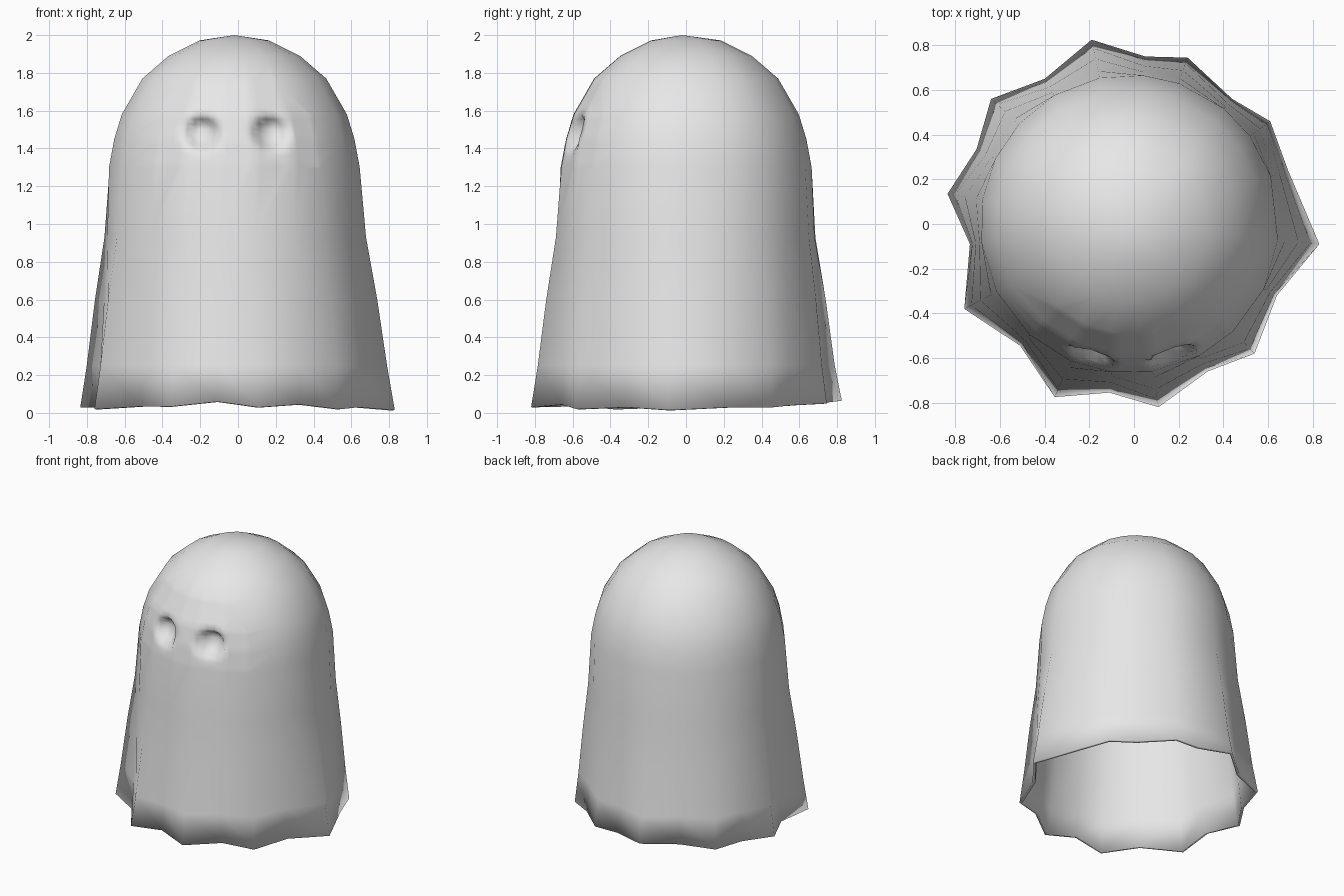
import bpy, bmesh, math
from mathutils import Vector

if "Cube" in bpy.data.objects:
    bpy.data.objects.remove(bpy.data.objects["Cube"])

# Wavy hem of the sheet: ridge and valley points (x, y, z), anticlockwise
HEM = [(.83, -.09, .015), (.69, .24, .03), (.61, .46, .03), (.44, .56, .04), (.24, .745, .05),
       (.05, .75, .055), (-.19, .825, .065), (-.40, .65, .05), (-.64, .56, .04), (-.705, .335, .035),
       (-.835, .135, .03), (-.735, -.09, .03), (-.76, -.38, .02), (-.51, -.545, .035),
       (-.355, -.775, .035), (-.11, -.755, .06), (.11, -.82, .03), (.33, -.66, .045),
       (.54, -.58, .02), (.64, -.32, .03)]
# Dome rings (radius, z) from the top down, then skirt rings (flare, z)
DOME = [(.185, 1.972), (.35, 1.89), (.49, 1.77), (.60, 1.58), (.64, 1.45), (.668, 1.3)]
SKIRT = [(.18, .93), (.5, .6), (.78, .25), (1, 0)]
CENTRE = Vector((-.02, 0, 0))
EYES = [Vector((-.19, -.60, 1.48)), Vector((.17, -.60, 1.48))]

white = bpy.data.materials.new("sheet_grey")
white.diffuse_color = (.8, .8, .8, 1)
white.use_nodes = True
white.node_tree.nodes["Principled BSDF"].inputs["Base Color"].default_value = white.diffuse_color

bm = bmesh.new()
hem = [Vector(p) for p in HEM]
dirs = [Vector((p.x - CENTRE.x, p.y, 0)).normalized() for p in hem]
rings = []
for r, z in DOME:
    rings.append([bm.verts.new(CENTRE + d * r + Vector((0, 0, z))) for d in dirs])
for flare, z in SKIRT:
    ring = []
    for d, h in zip(dirs, hem):
        p = (CENTRE + d * DOME[-1][0]).lerp(h, flare)
        p.z = z if z else h.z
        ring.append(bm.verts.new(p))
    rings.append(ring)

# Sheet faces, closed by a fan at the crown
n = len(hem)
crown = bm.verts.new(CENTRE + Vector((0, -.02, 2)))
for i in range(n):
    j = (i + 1) % n
    bm.faces.new((crown, rings[0][i], rings[0][j]))
    for a, b in zip(rings, rings[1:]):
        bm.faces.new((a[i], b[i], b[j], a[j]))

# Finer mesh around the eyes, then press in the two sockets
edges = {e for f in bm.faces for e in f.edges
         if f.calc_center_median().y < -.45 and abs(f.calc_center_median().x) < .42
         and 1.3 < f.calc_center_median().z < 1.7}
bmesh.ops.subdivide_edges(bm, edges=list(edges), cuts=4, use_grid_fill=True)
for v in bm.verts:
    if v.co.y > -.4:
        continue
    for eye in EYES:
        dist = math.hypot(v.co.x - eye.x, v.co.z - eye.z)
        if dist < .11:
            t = min(1, (.11 - dist) / .07)
            v.co += Vector((-eye.x * .3, 1, 0)) * .075 * t * t * (3 - 2 * t)
            break

bmesh.ops.recalc_face_normals(bm, faces=bm.faces[:])
mesh = bpy.data.meshes.new("ghost_sheet")
bm.to_mesh(mesh)
bm.free()
mesh.materials.append(white)
sheet = bpy.data.objects.new("ghost_sheet", mesh)
bpy.context.collection.objects.link(sheet)

# Thin cloth thickness, smooth all over
mesh.shade_smooth()
cloth = sheet.modifiers.new("cloth_thickness", 'SOLIDIFY')
cloth.thickness = .02
cloth.offset = -1
